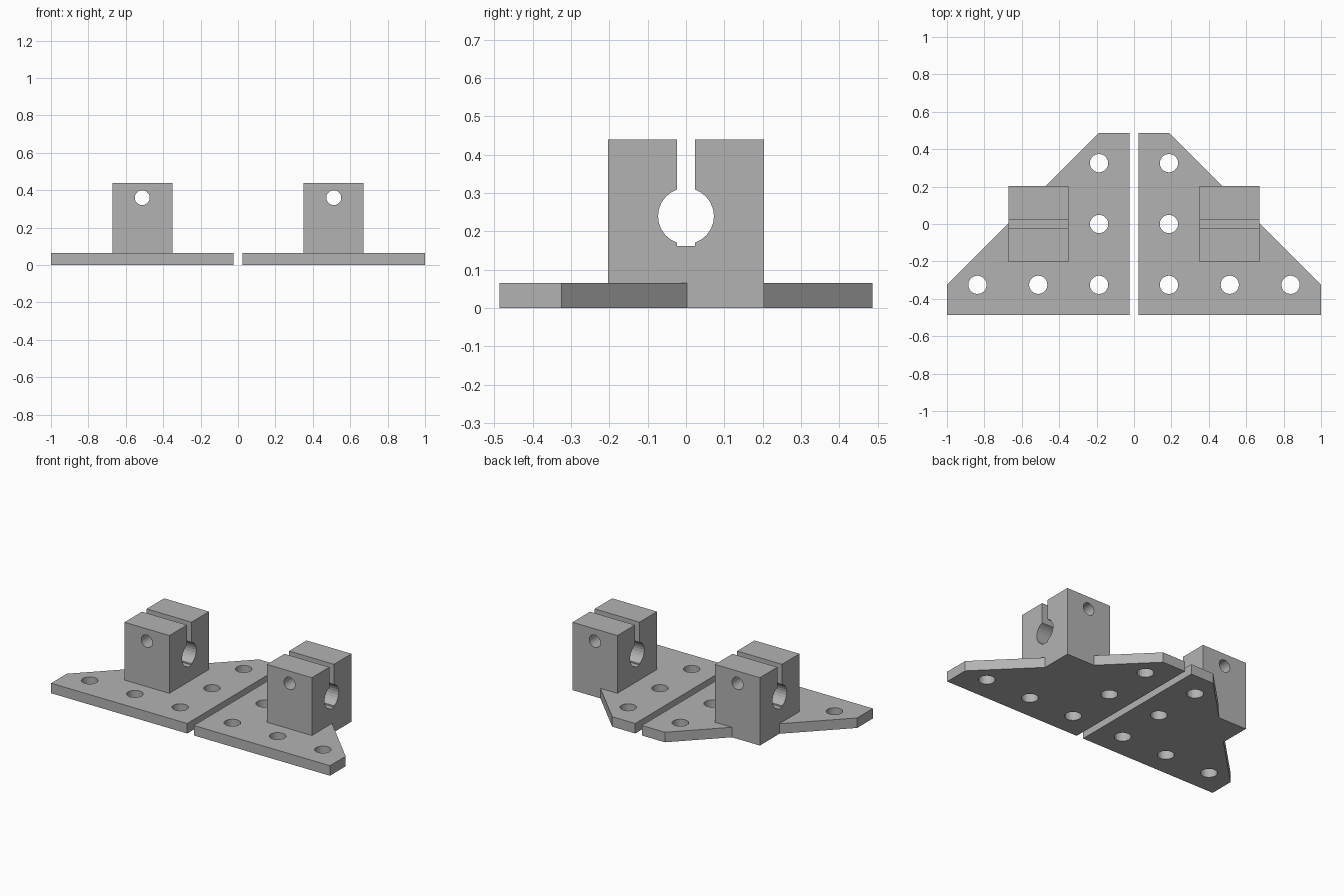
import bpy
import bmesh
from math import cos, sin, tau, asin, sqrt
from mathutils import Vector

cube = bpy.data.objects.get("Cube")
if cube:
    bpy.data.objects.remove(cube, do_unlink=True)

grey = bpy.data.materials.new("plain grey")
grey.use_nodes = True
colour = (0.45, 0.45, 0.45, 1)
grey.diffuse_color = colour
grey.node_tree.nodes["Principled BSDF"].inputs["Base Color"].default_value = colour


def prism(name, outline, depth):
    """Extrude a closed 3D outline along the depth vector."""
    bm = bmesh.new()
    face = bm.faces.new([bm.verts.new(p) for p in outline])
    extruded = bmesh.ops.extrude_face_region(bm, geom=[face])["geom"]
    verts = [g for g in extruded if isinstance(g, bmesh.types.BMVert)]
    bmesh.ops.translate(bm, verts=verts, vec=Vector(depth))
    bmesh.ops.recalc_face_normals(bm, faces=bm.faces)
    mesh = bpy.data.meshes.new(name)
    bm.to_mesh(mesh)
    bm.free()
    mesh.materials.append(grey)
    obj = bpy.data.objects.new(name, mesh)
    bpy.context.collection.objects.link(obj)
    return obj


def circle(radius, sides=20):
    return [(radius * cos(tau * i / sides), radius * sin(tau * i / sides))
            for i in range(sides)]


def combine(target, tool, operation):
    """Apply a boolean and discard the helper object."""
    tool.hide_render = True
    mod = target.modifiers.new("boolean", "BOOLEAN")
    mod.operation, mod.solver, mod.object = operation, "EXACT", tool
    graph = bpy.context.evaluated_depsgraph_get()
    result = bpy.data.meshes.new_from_object(target.evaluated_get(graph))
    target.modifiers.clear()
    target.data = result
    bpy.data.objects.remove(tool, do_unlink=True)


GAP, HALF, THICK = 0.024, 0.486, 0.065
ROW, MID = 0.325, 0.512
SLOT, BORE, BORE_Z, TOP = 0.024, 0.073, 0.24, 0.44


def clamp_profile():
    """Half-open clamp section: block with top slot, round bore and relief notch."""
    rise = sqrt(BORE ** 2 - SLOT ** 2)
    start = asin(rise / BORE)
    steps = 10
    arc = [(BORE * cos(start - 2 * start * i / steps),
            BORE_Z + BORE * sin(start - 2 * start * i / steps))
           for i in range(steps + 1)]
    right = [(0.203, 0), (0.203, TOP), (SLOT, TOP)] + arc + [(SLOT, 0.162)]
    return right + [(-y, z) for y, z in reversed(right)]


for side, label in ((1, "left"), (-1, "right")):
    # Triangular mounting plate with clipped corners
    plan = [(GAP, -HALF), (1, -HALF), (1, -ROW), (0.189, HALF), (GAP, HALF)]
    bracket = prism(label + "_clamp_bracket",
                    [(side * x, y, 0) for x, y in plan], (0, 0, THICK))

    # Slotted clamp block, flush with the underside
    block = prism(label + "_clamp_block",
                  [(side * 0.35, y, z) for y, z in clamp_profile()],
                  (side * 0.322, 0, 0))
    combine(bracket, block, "UNION")

    # Mounting holes through the plate
    for x, y in ((0.187, ROW), (0.187, 0), (0.187, -ROW), (MID, -ROW), (0.837, -ROW)):
        cutter = prism("hole_cutter",
                       [(side * x + u, y + v, -0.1) for u, v in circle(0.049)],
                       (0, 0, 0.25))
        combine(bracket, cutter, "DIFFERENCE")

    # Bolt hole across the clamp slot
    cutter = prism("bolt_cutter",
                   [(side * MID + u, -0.5, 0.36 + v) for u, v in circle(0.04)],
                   (0, 1, 0))
    combine(bracket, cutter, "DIFFERENCE")
